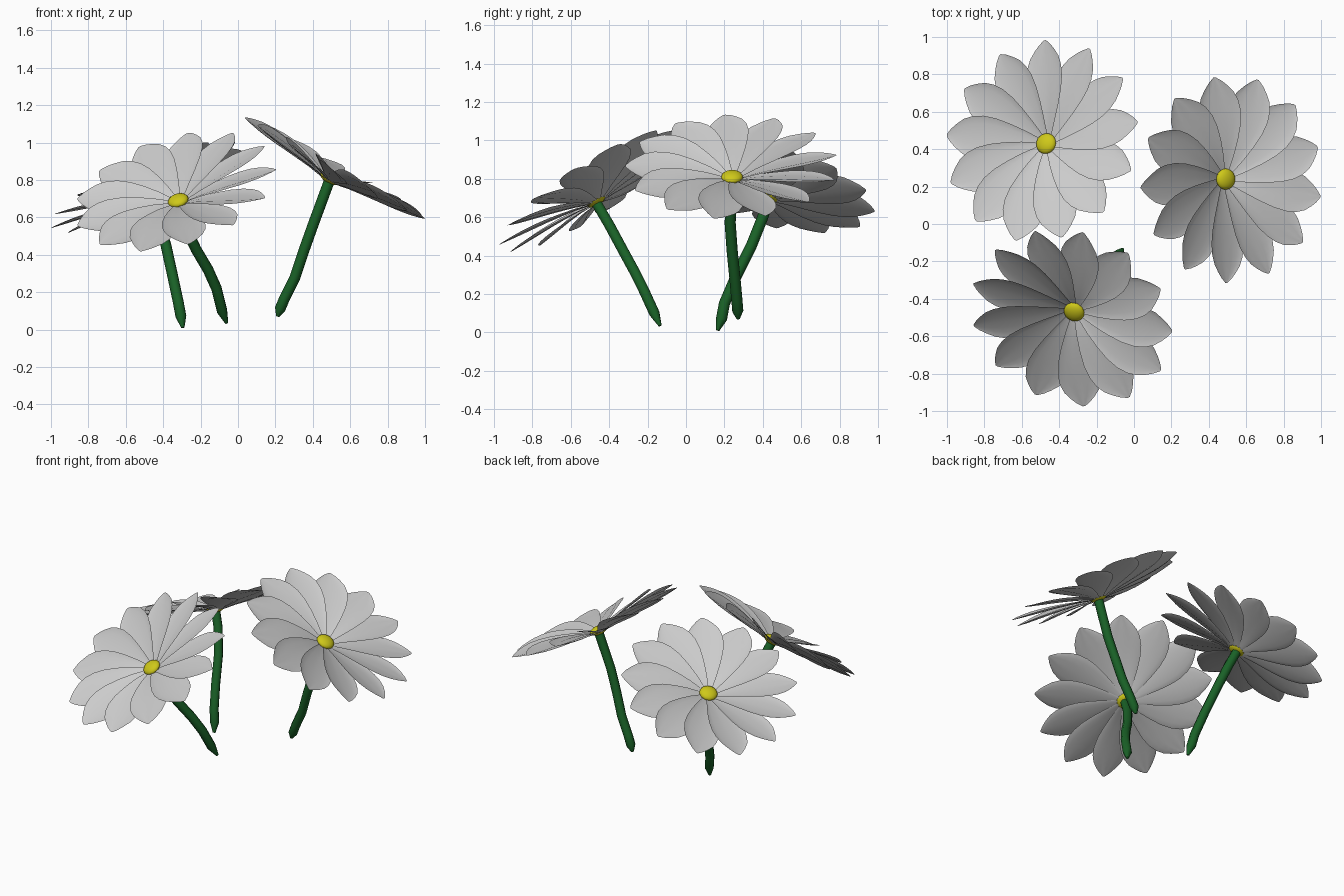
import bpy, bmesh, math
from mathutils import Vector, Matrix

if "Cube" in bpy.data.objects:
    bpy.data.objects.remove(bpy.data.objects["Cube"])


def colour(name, rgb):
    m = bpy.data.materials.new(name)
    m.diffuse_color = (*rgb, 1)
    m.use_nodes = True
    m.node_tree.nodes["Principled BSDF"].inputs["Base Color"].default_value = m.diffuse_color
    return m


GREEN = colour("stem_green", (0.01, 0.12, 0.02))
YELLOW = colour("disk_yellow", (0.62, 0.58, 0.01))

# petal outline: radius, half width, height
PETAL = [(0.02, 0.018, -0.015), (0.06, 0.035, -0.005), (0.12, 0.058, 0.01),
         (0.20, 0.085, 0.024), (0.28, 0.106, 0.036), (0.35, 0.114, 0.044),
         (0.41, 0.108, 0.05), (0.46, 0.09, 0.054), (0.50, 0.062, 0.057),
         (0.53, 0.036, 0.059), (0.555, 0.006, 0.06)]
ROLL = math.tan(math.radians(14))
COUNT = 13


def add_mesh(name, bm, frame, mat=None):
    me = bpy.data.meshes.new(name)
    bm.to_mesh(me)
    bm.free()
    me.shade_smooth()
    if mat:
        me.materials.append(mat)
    ob = bpy.data.objects.new(name, me)
    ob.matrix_world = frame
    bpy.context.collection.objects.link(ob)
    return ob


def petals(name, frame, phase):
    bm = bmesh.new()
    for i in range(COUNT):
        rot = Matrix.Rotation(math.radians(phase) + math.tau * i / COUNT, 4, 'Z')
        rows = []
        for r, w, h in PETAL:
            row = []
            for k in range(-3, 4):
                u = k / 3
                # pinwheel roll, with a shallow cupped and ribbed section
                z = h - ROLL * u * w + 0.1 * w * (u * u - 0.4) - 0.03 * w * math.cos(3 * math.pi * u)
                row.append(bm.verts.new(rot @ Vector((r, u * w, z))))
            rows.append(row)
        for a, b in zip(rows, rows[1:]):
            for k in range(6):
                bm.faces.new((a[k], b[k], b[k + 1], a[k + 1]))
    add_mesh(name, bm, frame)


def disk(name, frame):
    bm = bmesh.new()
    bmesh.ops.create_uvsphere(bm, u_segments=24, v_segments=12, radius=0.056)
    bmesh.ops.scale(bm, vec=(1, 1, 0.5), verts=bm.verts)
    add_mesh(name, bm, frame, YELLOW)


def stem(name, pts):
    cu = bpy.data.curves.new(name, 'CURVE')
    cu.dimensions = '3D'
    cu.bevel_depth = 0.029
    cu.bevel_resolution = 2
    cu.use_fill_caps = True
    cu.materials.append(GREEN)
    sp = cu.splines.new('POLY')
    sp.points.add(len(pts) - 1)
    for p, co in zip(sp.points, pts):
        p.co = (*co, 1)
    sp.points[-1].radius = 0.3      # pointed cut end
    sp.use_smooth = True
    bpy.context.collection.objects.link(bpy.data.objects.new(name, cu))


# name, head centre, slope in x and y, petal phase, stem path
FLOWERS = [
    ("back_left", (-0.47, 0.43, 0.71), (0.42, -0.26), 91,
     [(-0.47, 0.43, 0.70), (-0.43, 0.40, 0.60), (-0.385, 0.34, 0.45), (-0.35, 0.26, 0.29),
      (-0.32, 0.20, 0.15), (-0.305, 0.185, 0.07), (-0.295, 0.165, 0.01)]),
    ("right", (0.49, 0.24, 0.81), (-0.56, 0.02), 101,
     [(0.49, 0.24, 0.80), (0.405, 0.23, 0.57), (0.355, 0.24, 0.43), (0.305, 0.255, 0.28),
      (0.25, 0.265, 0.17), (0.225, 0.27, 0.11), (0.212, 0.272, 0.07)]),
    ("front", (-0.32, -0.47, 0.69), (0.30, 0.64), -87,
     [(-0.32, -0.47, 0.68), (-0.285, -0.40, 0.56), (-0.225, -0.33, 0.43), (-0.16, -0.27, 0.32),
      (-0.115, -0.22, 0.22), (-0.085, -0.165, 0.10), (-0.06, -0.135, 0.035)]),
]

for name, centre, (sx, sy), phase, path in FLOWERS:
    tilt = Vector((0, 0, 1)).rotation_difference(Vector((-sx, -sy, 1)).normalized())
    frame = Matrix.Translation(centre) @ tilt.to_matrix().to_4x4()
    petals(name + "_petals", frame, phase)
    disk(name + "_disk", frame)
    stem(name + "_stem", path)
